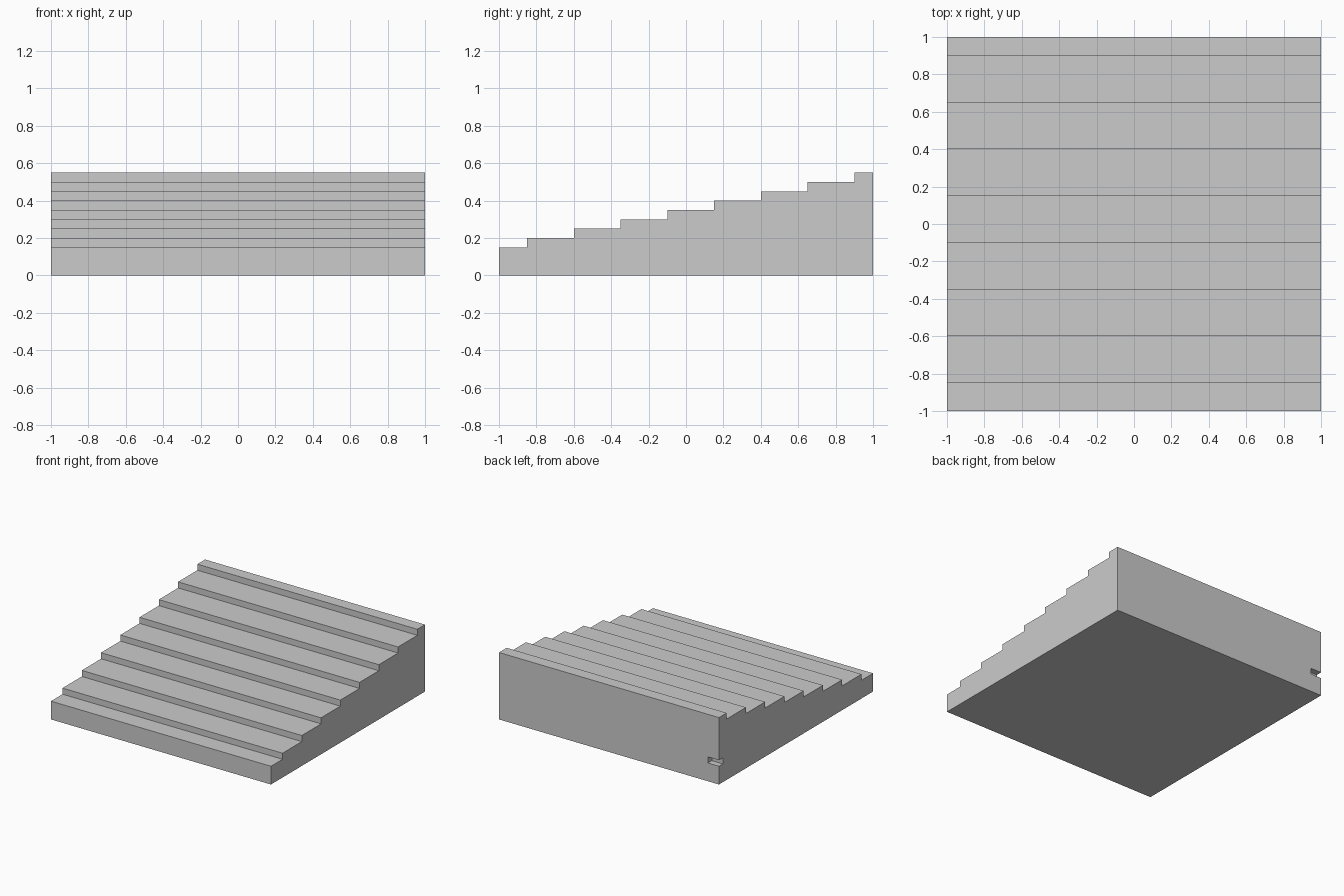
import bpy
import bmesh

if "Cube" in bpy.data.objects:
    bpy.data.objects.remove(bpy.data.objects["Cube"])

# Stepped side profile (y, z)
edges = [-1] + [-0.85 + 0.25 * i for i in range(8)] + [1]
profile = [(1, 0), (-1, 0)]
for i in range(9):
    z = 0.15 + 0.05 * i
    profile += [(edges[i], z), (edges[i + 1], z)]

# Solid staircase, extruded across x
bm = bmesh.new()
face = bm.faces.new([bm.verts.new((-1, y, z)) for y, z in profile])
ext = bmesh.ops.extrude_face_region(bm, geom=[face])
moved = [g for g in ext["geom"] if isinstance(g, bmesh.types.BMVert)]
bmesh.ops.translate(bm, vec=(2, 0, 0), verts=moved)
bmesh.ops.recalc_face_normals(bm, faces=bm.faces[:])
mesh = bpy.data.meshes.new("wide_steps")
bm.to_mesh(mesh)
bm.free()
steps = bpy.data.objects.new("wide_steps", mesh)
bpy.context.collection.objects.link(steps)

# Small notch in the back left corner
bpy.ops.mesh.primitive_cube_add(size=1, location=(-1, 1, 0.175))
cutter = bpy.context.object
cutter.name = "corner_notch_cutter"
cutter.scale = (0.2, 0.1, 0.05)
cutter.hide_render = True
cutter.display_type = 'WIRE'
notch = steps.modifiers.new("corner_notch", 'BOOLEAN')
notch.operation = 'DIFFERENCE'
notch.solver = 'EXACT'
notch.object = cutter
